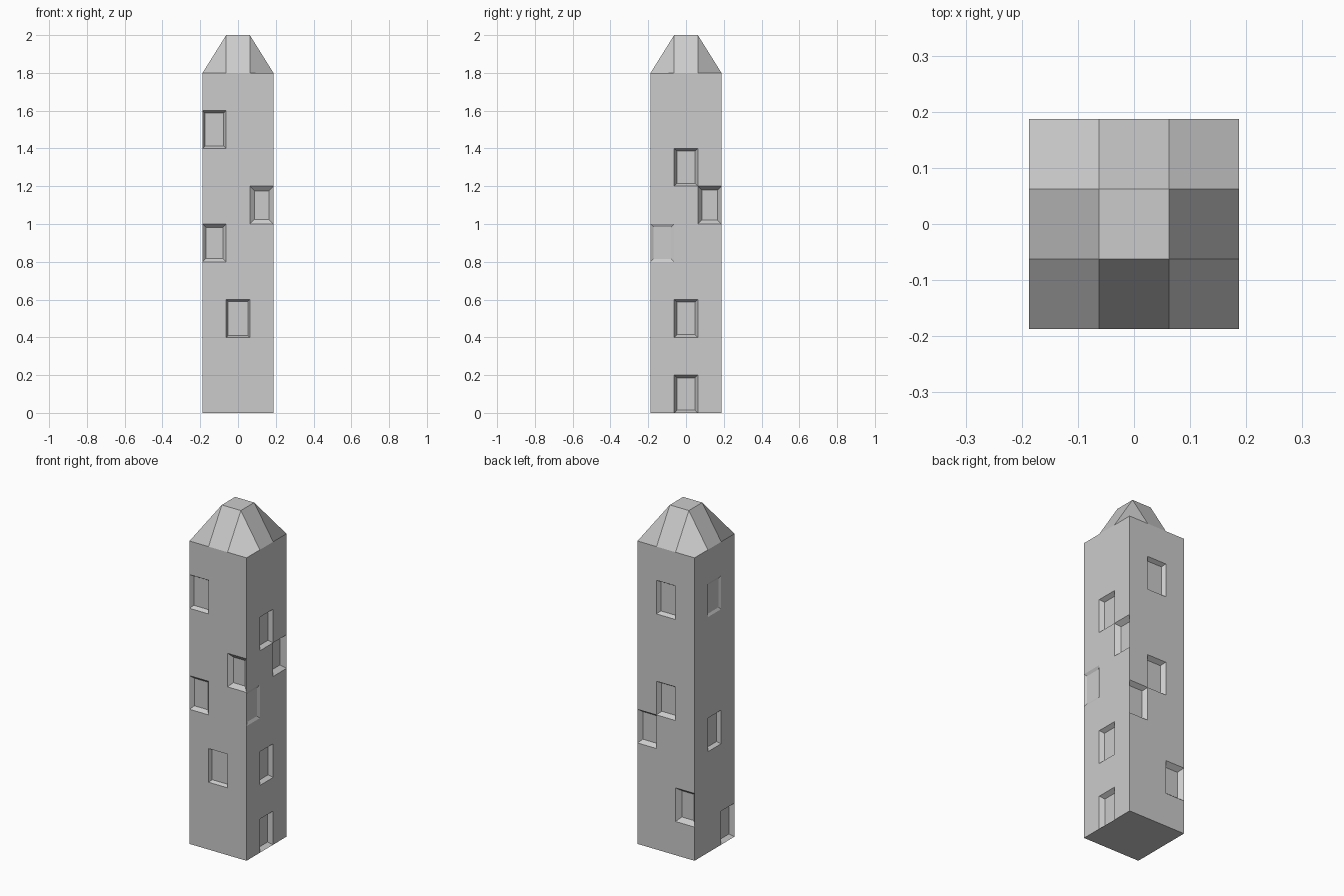
import bpy, bmesh

if "Cube" in bpy.data.objects:
    bpy.data.objects.remove(bpy.data.objects["Cube"])

CELL, ROW, ROWS = 0.125, 0.2, 9

bm = bmesh.new()
cache = {}

def vert(i, j, k):
    """Shared lattice point: i, j in 0..3, k in 0..9 (10 = roof top)."""
    if (i, j, k) not in cache:
        cache[i, j, k] = bm.verts.new(((i - 1.5) * CELL, (j - 1.5) * CELL, k * ROW))
    return cache[i, j, k]

# Walls: 3 columns x 9 rows per side, columns run along +x or +y
walls = {}
for k in range(ROWS):
    for c in range(3):
        for side, a, b in (("front", (c, 0), (c + 1, 0)),
                           ("right", (3, c), (3, c + 1)),
                           ("back", (c + 1, 3), (c, 3)),
                           ("left", (0, c + 1), (0, c))):
            walls[side, c, k] = bm.faces.new(
                (vert(*a, k), vert(*b, k), vert(*b, k + 1), vert(*a, k + 1)))

# Floor and roof: 3 x 3 grids, the middle roof cell is raised
def roof(i, j):
    return vert(i, j, 10 if i in (1, 2) and j in (1, 2) else 9)

for i in range(3):
    for j in range(3):
        ring = ((i, j), (i + 1, j), (i + 1, j + 1), (i, j + 1))
        bm.faces.new([roof(*p) for p in ring])
        bm.faces.new([vert(*p, 0) for p in reversed(ring)])

# Windows: (side, column, row, border, depth)
windows = (
    ("front", 0, 7, 0.013, 0.022), ("front", 2, 5, 0.024, 0.020),
    ("front", 0, 4, 0.018, 0.020), ("front", 1, 2, 0.009, 0.022),
    ("right", 1, 6, 0.014, 0.024), ("right", 2, 5, 0.021, 0.028),
    ("right", 0, 4, 0.016, 0.008), ("right", 1, 2, 0.014, 0.024),
    ("right", 1, 0, 0.015, 0.026),
    ("back", 1, 7, 0.013, 0.022), ("back", 1, 4, 0.016, 0.026),
    ("back", 2, 3, 0.018, 0.024), ("back", 0, 1, 0.022, 0.028),
    ("left", 1, 7, 0.014, 0.008), ("left", 1, 3, 0.012, 0.022),
    ("left", 0, 0, 0.015, 0.026),
)
bm.normal_update()
for side, col, row, border, depth in windows:
    bmesh.ops.inset_individual(bm, faces=[walls[side, col, row]],
                               thickness=border, depth=-depth, use_even_offset=True)

mesh = bpy.data.meshes.new("tower")
bm.to_mesh(mesh)
bm.free()
bpy.context.collection.objects.link(bpy.data.objects.new("tower", mesh))
